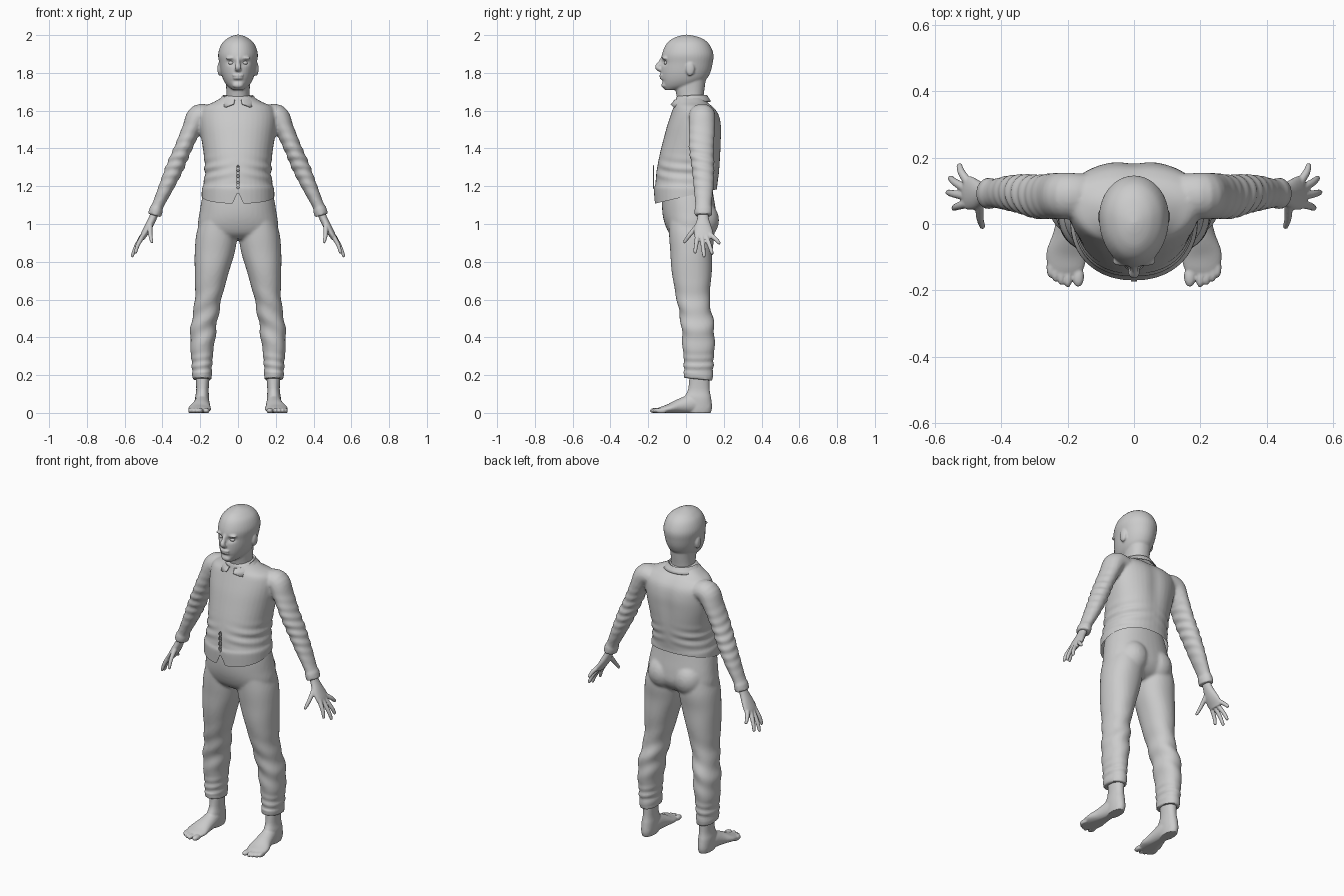
import bpy, bmesh
from math import sin, cos, pi, exp
from mathutils import Vector, Matrix

SEG, SUB = 40, 5


def spline(rows):
    """Smoothly resample a list of equal-length number rows."""
    p = [rows[0]] + list(rows) + [rows[-1]]
    out = []
    for i in range(1, len(p) - 2):
        for s in range(SUB):
            t = s / SUB
            out.append([0.5 * (2 * b + (c - a) * t + (2 * a - 5 * b + 4 * c - d) * t * t
                               + (3 * b - a - 3 * c + d) * t ** 3)
                        for a, b, c, d in zip(*p[i - 1:i + 3])])
    return out + [list(rows[-1])]


def skin(bm, rings):
    vs = [[bm.verts.new(c) for c in r] for r in rings]
    for a, b in zip(vs, vs[1:]):
        for i in range(len(a)):
            j = (i + 1) % len(a)
            bm.faces.new((a[i], a[j], b[j], b[i]))
    bm.faces.new(vs[0][::-1])
    bm.faces.new(vs[-1])


def stack(bm, rows, side=1, k=0.92):
    """Horizontal slices: z, centre x, half width, front y, widest y, back y."""
    rings = []
    for z, cx, rx, yf, yc, yb in spline(rows):
        ring = []
        for i in range(SEG):
            a = 2 * pi * i / SEG
            c, s = cos(a), sin(a)
            c, s = (abs(c) ** k) * (1 if c > 0 else -1), (abs(s) ** k) * (1 if s > 0 else -1)
            ring.append((side * cx + rx * c, yc + s * (yb - yc if s > 0 else yc - yf), z))
        rings.append(ring)
    skin(bm, rings)


def tube(bm, rows, u, side=1):
    """Limb along a path: x, y, z, radius along u, radius across."""
    rows = spline(rows)
    pts = [Vector((side * r[0], r[1], r[2])) for r in rows]
    rings = []
    for i, r in enumerate(rows):
        t = (pts[min(i + 1, len(pts) - 1)] - pts[max(i - 1, 0)]).normalized()
        uu = (Vector(u) - t * t.dot(Vector(u))).normalized()
        v = t.cross(uu)
        rings.append([pts[i] + uu * r[3] * cos(a) + v * r[4] * sin(a)
                      for a in (2 * pi * n / 24 for n in range(24))])
    skin(bm, rings)


def ball(bm, c, r):
    bmesh.ops.create_uvsphere(bm, u_segments=24, v_segments=14, radius=1,
                              matrix=Matrix.Translation(c) @ Matrix.Diagonal((*r, 1)))


def make(name, bm, voxel=None, smooth=3, shape=None):
    """Fuse the overlapping volumes, relax them, then sculpt with shape(bm)."""
    bmesh.ops.recalc_face_normals(bm, faces=bm.faces)
    me = bpy.data.meshes.new(name)
    bm.to_mesh(me)
    bm.free()
    ob = bpy.data.objects.new(name, me)
    bpy.context.collection.objects.link(ob)
    bpy.ops.object.select_all(action='DESELECT')
    bpy.context.view_layer.objects.active = ob
    ob.select_set(True)
    if voxel:
        m = ob.modifiers.new("fuse", 'REMESH')
        m.mode, m.voxel_size = 'VOXEL', voxel
        s = ob.modifiers.new("relax", 'SMOOTH')
        s.factor, s.iterations = 0.5, smooth
        for mod in ("fuse", "relax"):
            bpy.ops.object.modifier_apply(modifier=mod)
    if shape:
        b = bmesh.new()
        b.from_mesh(ob.data)
        b.normal_update()
        shape(b)
        b.to_mesh(ob.data)
        b.free()
    bpy.ops.object.shade_smooth_by_angle(angle=0.9)
    return ob


def bump(d, w):
    return exp(-(d / w) ** 2)


# Jacket: torso and sleeves
bm = bmesh.new()
stack(bm, [(1.07, 0, .192, -.164, .01, .158), (1.12, 0, .193, -.167, .01, .161),
           (1.19, 0, .191, -.170, .01, .166), (1.205, 0, .184, -.163, .01, .166),
           (1.28, 0, .176, -.156, .02, .177), (1.37, 0, .182, -.139, .04, .186),
           (1.45, 0, .194, -.119, .06, .190), (1.52, 0, .203, -.100, .07, .190),
           (1.58, 0, .205, -.080, .08, .176), (1.62, 0, .185, -.066, .07, .146),
           (1.645, 0, .13, -.058, .05, .116), (1.68, 0, .068, -.05, .03, .095)])
for s in (1, -1):
    tube(bm, [(.13, .085, 1.57, .065, .05), (.205, .085, 1.572, .07, .062),
              (.247, .084, 1.50, .069, .05), (.291, .082, 1.40, .066, .046),
              (.334, .09, 1.30, .059, .047), (.378, .093, 1.20, .053, .040),
              (.424, .092, 1.10, .043, .031), (.432, .092, 1.08, .047, .036),
              (.442, .092, 1.045, .047, .036)], (0, 1, 0), s)


def tailor(b):
    for v in b.verts:
        x, y, z = v.co
        ax = abs(x)
        if ax < .22:  # waist folds, spine groove
            d = .004 * sin(110 * z + 22 * ax + 4 * y) * bump(z - 1.28, .055) * min(1, ax / .12)
            d -= .009 * bump(x, .045) * bump(z - 1.48, .16) * (y > .1)
        else:         # sleeve folds
            d = .0025 * sin(130 * z + 30 * y) * bump(z - 1.33, .13)
        v.co += v.normal * d
    near = lambda e: all(abs(v.co.x) < .27 for v in e.verts)
    geom = [v for v in b.verts if abs(v.co.x) < .27] + [e for e in b.edges if near(e)] \
        + [f for f in b.faces if near(f)]
    bmesh.ops.bisect_plane(b, geom=geom, plane_co=(0, -.165, 1.108),
                           plane_no=(0, -.075, .325), clear_inner=True)
    for v in b.verts:  # front notch in the hem
        if v.co.y < -.1 and abs(v.co.x) < .03:
            v.co.z = max(v.co.z, 1.172 - abs(v.co.x) * 2.2)


make("jacket", bm, .008, 3, tailor)

# Collar: folded strip open at the throat
bm = bmesh.new()
N, grid = 48, []
for i in range(N + 1):
    a = pi * .93 * (2 * i / N - 1)
    f = max(0, -cos(a))
    tip = bump(abs(a) - pi * .78, .35)
    grid.append([bm.verts.new((r * sin(a), .024 + q * cos(a), z)) for r, q, z in (
        (.070, .078, 1.675 - .02 * f), (.080, .088, 1.682 - .025 * f),
        (.096, .100, 1.662 - .022 * f), (.112, .108, 1.650 - .012 * f - .022 * tip))])
for a, b in zip(grid, grid[1:]):
    for j in range(3):
        bm.faces.new((a[j], b[j], b[j + 1], a[j + 1]))
collar = make("collar", bm)
collar.modifiers.new("thickness", 'SOLIDIFY').thickness = .005

# Zip pull: small hanging links
for i, (z, h) in enumerate(((1.295, .013), (1.268, .017), (1.236, .02), (1.205, .016))):
    bpy.ops.mesh.primitive_torus_add(location=(0, -.171, z), rotation=(pi / 2, 0, 0),
                                     major_radius=1, minor_radius=.3,
                                     major_segments=20, minor_segments=8)
    ob = bpy.context.object
    ob.name = "zip_link_%d" % i
    ob.scale = (.007, h, .009)
    bpy.ops.object.shade_smooth()

# Trousers: pelvis, seat and legs
bm = bmesh.new()
stack(bm, [(1.22, 0, .168, -.12, .02, .135), (1.14, 0, .190, -.127, .02, .147),
           (1.06, 0, .204, -.125, .03, .160), (1.00, 0, .212, -.112, .03, .162),
           (.95, 0, .200, -.088, .03, .135), (.92, 0, .13, -.05, .03, .09)])
for s in (1, -1):
    ball(bm, (s * .085, .085, 1.02), (.09, .09, .1))
    stack(bm, [(1.05, .105, .085, -.09, .03, .14), (.95, .112, .108, -.090, .03, .150),
               (.85, .123, .106, -.083, .03, .140), (.75, .138, .091, -.076, .03, .137),
               (.60, .158, .070, -.050, .035, .126), (.48, .178, .069, -.027, .05, .146),
               (.38, .188, .065, -.020, .06, .152), (.27, .191, .055, -.012, .06, .146),
               (.20, .190, .052, -.012, .06, .143), (.178, .190, .053, -.012, .06, .143)], s)


def crease(b):
    for v in b.verts:
        x, y, z = v.co
        ax = abs(x)
        d = .004 * sin(55 * z + 35 * ax) * bump(z - .48, .14)
        d += .003 * sin(140 * z + 20 * ax) * bump(z - .25, .05)
        v.co += v.normal * d
        if z < .22:  # cuffs hang lower at the back
            v.co.z += .1 * (.06 - y)


make("trousers", bm, .009, 3, crease)

# Hands and feet
for side, s in (("left", 1), ("right", -1)):
    bm = bmesh.new()
    tube(bm, [(.428, .09, 1.09, .026, .020), (.452, .09, 1.03, .031, .021),
              (.477, .09, .98, .046, .021), (.500, .094, .94, .051, .017),
              (.508, .095, .92, .040, .013)], (0, 1, 0), s)
    for base, tip in (((.465, .06, .99), (.456, -.012, .90)), ((.502, .062, .94), (.545, .047, .845)),
                      ((.506, .084, .935), (.563, .096, .825)), ((.506, .106, .935), (.556, .140, .84)),
                      ((.50, .126, .945), (.528, .180, .895))):
        a, b = Vector(base), Vector(tip)
        mid = a.lerp(b, .55) + Vector((.004, 0, .003))
        tube(bm, [(*a, .014, .013), (*mid, .0115, .011), (*a.lerp(b, .93), .009, .008),
                  (*b, .004, .004)], (0.3, 1, 0.2), s)
    make(side + "_hand", bm, .0042, 2)

    bm = bmesh.new()
    stack(bm, [(.23, .187, .040, .02, .07, .125), (.13, .188, .033, .012, .07, .125),
               (.08, .190, .037, -.01, .07, .133), (.03, .190, .036, .0, .07, .138),
               (.0, .190, .032, .01, .07, .130)], s)
    tube(bm, [(.190, .12, .03, .028, .03), (.189, .05, .050, .038, .052),
              (.195, -.03, .038, .048, .040), (.203, -.09, .024, .061, .025),
              (.204, -.13, .017, .055, .018), (.203, -.15, .014, .045, .013)], (1, 0, 0), s)
    for x, y, r in ((.168, -.158, .018), (.199, -.160, .013), (.219, -.153, .012),
                    (.237, -.143, .0115), (.252, -.130, .0115)):
        ball(bm, (s * x, y, .014), (r, .032, .015))

    def flatten(b):
        for v in b.verts:
            v.co.z = max(v.co.z, .002) - .002
    make(side + "_foot", bm, .005, 2, flatten)

# Head: neck, skull, nose, lips, chin, ears
bm = bmesh.new()
stack(bm, [(1.60, 0, .068, -.04, .03, .095), (1.67, 0, .062, -.048, .03, .093),
           (1.73, 0, .063, -.06, .03, .100), (1.80, 0, .07, -.06, .03, .11)])
stack(bm, [(1.710, 0, .026, -.112, -.07, -.03), (1.73, 0, .055, -.123, -.02, .03),
           (1.76, 0, .076, -.130, .0, .100), (1.80, 0, .090, -.133, .01, .128),
           (1.85, 0, .099, -.131, .02, .141), (1.90, 0, .105, -.127, .02, .145),
           (1.95, 0, .089, -.106, .02, .124), (1.98, 0, .060, -.074, .02, .090),
           (1.995, 0, .031, -.036, .01, .048), (2.002, 0, .006, -.005, .005, .01)], k=1)
tube(bm, [(0, -.120, 1.885, .010, .010), (0, -.136, 1.855, .011, .012),
          (0, -.150, 1.832, .016, .014), (0, -.138, 1.818, .017, .012),
          (0, -.120, 1.815, .012, .008)], (1, 0, 0))
ball(bm, (0, -.128, 1.787), (.030, .014, .007))
ball(bm, (0, -.126, 1.772), (.026, .014, .007))
ball(bm, (0, -.112, 1.735), (.03, .019, .017))
for s in (1, -1):
    ball(bm, (s * .096, .022, 1.822), (.013, .024, .038))
    ball(bm, (s * .035, -.112, 1.878), (.032, .016, .008))


def face(b):
    for v in b.verts:
        x, y, z = v.co
        if y < -.05:  # eye sockets and the hollow below the lip
            v.co.y += .013 * bump(abs(x) - .036, .02) * bump(z - 1.855, .014)
            v.co.y += .006 * bump(x, .03) * bump(z - 1.757, .009)


make("head", bm, .0055, 2, face)
for s, side in ((1, "left"), (-1, "right")):
    bm = bmesh.new()
    ball(bm, (s * .036, -.104, 1.853), (.015, .013, .011))
    make(side + "_eye", bm)
